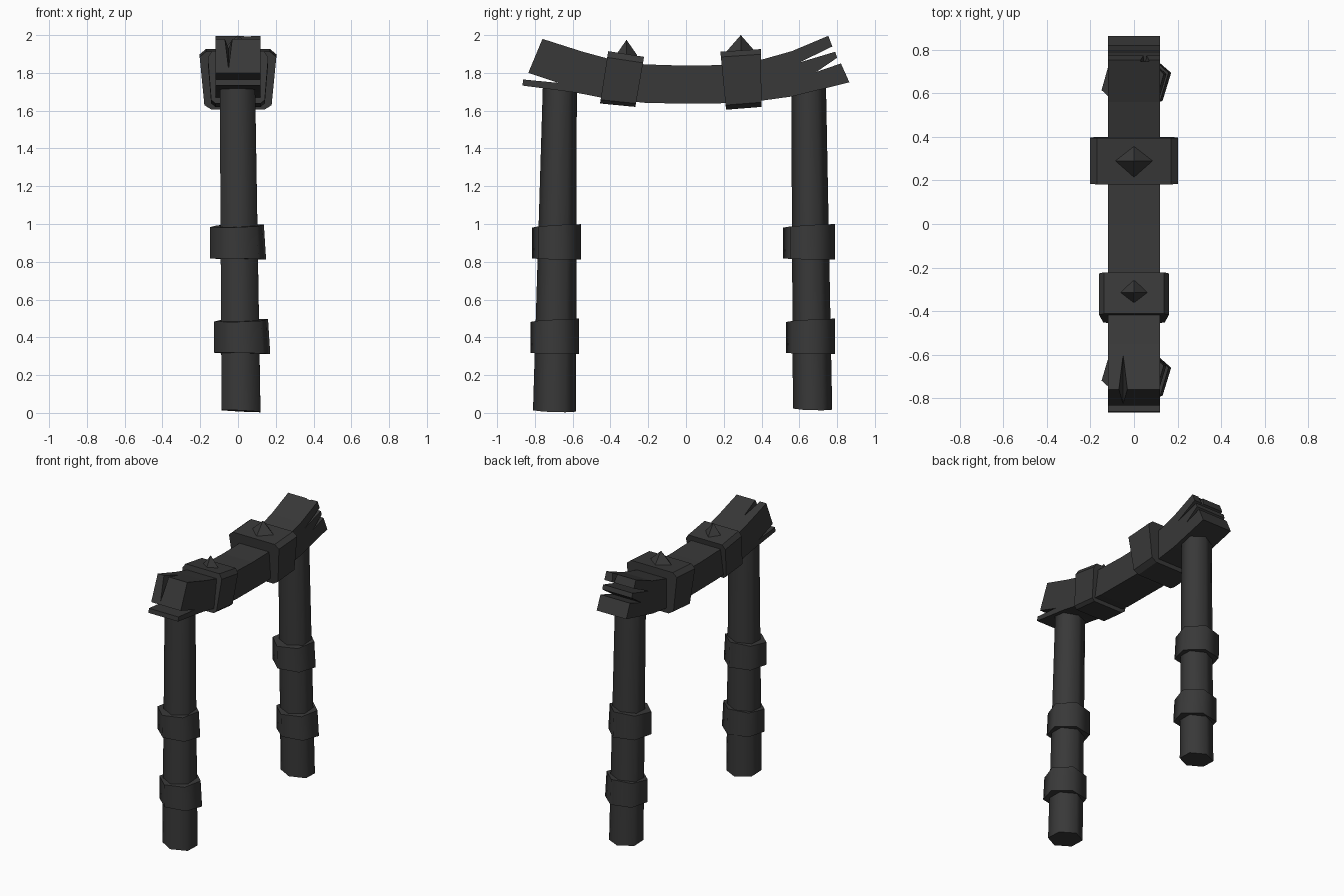
import bpy, math

if "Cube" in bpy.data.objects:
    bpy.data.objects.remove(bpy.data.objects["Cube"])

dark = bpy.data.materials.new("dark_wood")
dark.diffuse_color = (0.04, 0.04, 0.04, 1)
dark.use_nodes = True
dark.node_tree.nodes["Principled BSDF"].inputs["Base Color"].default_value = dark.diffuse_color


def make(name, verts, faces, smooth=False):
    me = bpy.data.meshes.new(name)
    me.from_pydata(verts, [], faces)
    me.materials.append(dark)
    ob = bpy.data.objects.new(name, me)
    bpy.context.collection.objects.link(ob)
    # consistent outward normals
    bpy.context.view_layer.objects.active = ob
    bpy.ops.object.select_all(action='DESELECT')
    ob.select_set(True)
    bpy.ops.object.mode_set(mode='EDIT')
    bpy.ops.mesh.select_all(action='SELECT')
    bpy.ops.mesh.normals_make_consistent(inside=False)
    bpy.ops.object.mode_set(mode='OBJECT')
    if smooth:
        bpy.ops.object.shade_smooth_by_angle(angle=math.radians(66))
    return ob


def loft(name, rings, smooth=False):
    n = len(rings[0])
    verts = [p for r in rings for p in r]
    faces = [tuple(range(n)), tuple(range(len(verts) - n, len(verts)))]
    for k in range(len(rings) - 1):
        for i in range(n):
            j = (i + 1) % n
            faces.append((k*n + i, k*n + j, k*n + n + j, k*n + n + i))
    return make(name, verts, faces, smooth)


def hex_ring(cx, cy, z, rx, ry, turn, tilt_x=0, tilt_y=0):
    ring = []
    for i in range(6):
        a = math.radians(turn + 60 * i)
        dx, dy = rx * math.cos(a), ry * math.sin(a)
        ring.append((cx + dx, cy + dy, z + tilt_x * dx + tilt_y * dy))
    return ring


# Six-sided tapered posts
loft("front_post", [hex_ring(0.016, -0.696, 0.01, 0.119, 0.114, 30, -0.05, -0.03),
                    hex_ring(-0.003, -0.668, 1.73, 0.108, 0.09, 30)], True)
loft("back_post", [hex_ring(0.016, 0.67, 0.02, 0.119, 0.104, 30, -0.05, -0.03),
                   hex_ring(-0.003, 0.649, 1.74, 0.108, 0.092, 30)], True)

# Bands around the posts: (name, x, y, y radius, bottom, top)
for name, cx, cy, ry, z0, z1 in [
        ("front_lower_band", 0.022, -0.695, 0.134, 0.315, 0.49),
        ("front_upper_band", 0.0, -0.685, 0.134, 0.815, 0.99),
        ("back_lower_band", 0.022, 0.66, 0.134, 0.315, 0.49),
        ("back_upper_band", 0.0, 0.652, 0.142, 0.815, 0.99)]:
    loft(name, [hex_ring(cx, cy, z0, 0.154, ry, 15, -0.02, -0.02),
                hex_ring(cx - 0.006, cy, z1, 0.148, ry, 15, 0.03, 0.06)], True)

# Bent crossbeam with split ends, drawn in side profile
profile = [(-0.76, 1.98), (-0.835, 1.80), (-0.675, 1.747), (-0.862, 1.765),
           (-0.866, 1.733), (-0.58, 1.695), (-0.40, 1.66), (-0.20, 1.64),
           (0.15, 1.637), (0.40, 1.653), (0.56, 1.675), (0.865, 1.75),
           (0.82, 1.85), (0.69, 1.805), (0.80, 1.88), (0.79, 1.912),
           (0.60, 1.855), (0.775, 1.94), (0.753, 1.996), (0.56, 1.915),
           (0.40, 1.87), (0.22, 1.842), (0.0, 1.838), (-0.22, 1.845),
           (-0.40, 1.872), (-0.55, 1.913)]
beam = loft("crossbeam", [[(x, y, z) for y, z in profile] for x in (-0.12, 0.12)])


# Wedge cracks cut into both beam ends
def crack(name, x, s, tip, top, low):
    verts = [(x, s * tip, 1.91), (x - 0.03, s * top, 2.03),
             (x + 0.03, s * top, 2.03), (x, s * (top + 0.07), low)]
    verts[0] = (x, s * tip, 1.93)
    cutter = make(name, verts, [(0, 1, 2), (0, 2, 3), (0, 3, 1), (1, 3, 2)])
    cutter.hide_render = True
    cutter.hide_viewport = False
    mod = beam.modifiers.new(name, 'BOOLEAN')
    mod.operation = 'DIFFERENCE'
    mod.solver = 'EXACT'
    mod.object = cutter
    bpy.context.view_layer.objects.active = beam
    bpy.ops.object.modifier_apply(modifier=name)
    bpy.data.objects.remove(cutter)


crack("front_crack", -0.05, -1, 0.60, 0.80, 1.80)
crack("back_crack", 0.05, 1, 0.62, 0.82, 1.90)


# Chamfered wraps around the beam: side-view quad plus half section (x, height 0..1)
def wrap(name, quad, half):
    section = half + [(-x, t) for x, t in reversed(half)]
    (a, b, c, d) = quad     # near-bottom, near-top, far-bottom, far-top

    def ring(lo, hi):
        return [(x, lo[0] + (hi[0] - lo[0]) * t, lo[1] + (hi[1] - lo[1]) * t)
                for x, t in section]
    loft(name, [ring(a, b), ring(c, d)])


wrap("front_wrap", [(-0.455, 1.638), (-0.412, 1.915), (-0.268, 1.62), (-0.222, 1.885)],
     [(0.12, 0), (0.142, 0.07), (0.16, 0.88), (0.138, 1)])
wrap("back_wrap", [(0.212, 1.605), (0.182, 1.912), (0.40, 1.62), (0.396, 1.926)],
     [(0.14, 0), (0.178, 0.08), (0.203, 0.91), (0.17, 1)])


# Diamond-based studs on the wraps
def stud(name, y, rx, ry, base, top):
    make(name, [(rx, y, base), (0, y + ry, base), (-rx, y, base), (0, y - ry, base), (0, y, top)],
         [(3, 2, 1, 0), (0, 1, 4), (1, 2, 4), (2, 3, 4), (3, 0, 4)])


stud("front_stud", -0.315, 0.067, 0.057, 1.893, 1.975)
stud("back_stud", 0.29, 0.093, 0.077, 1.912, 2.0)
